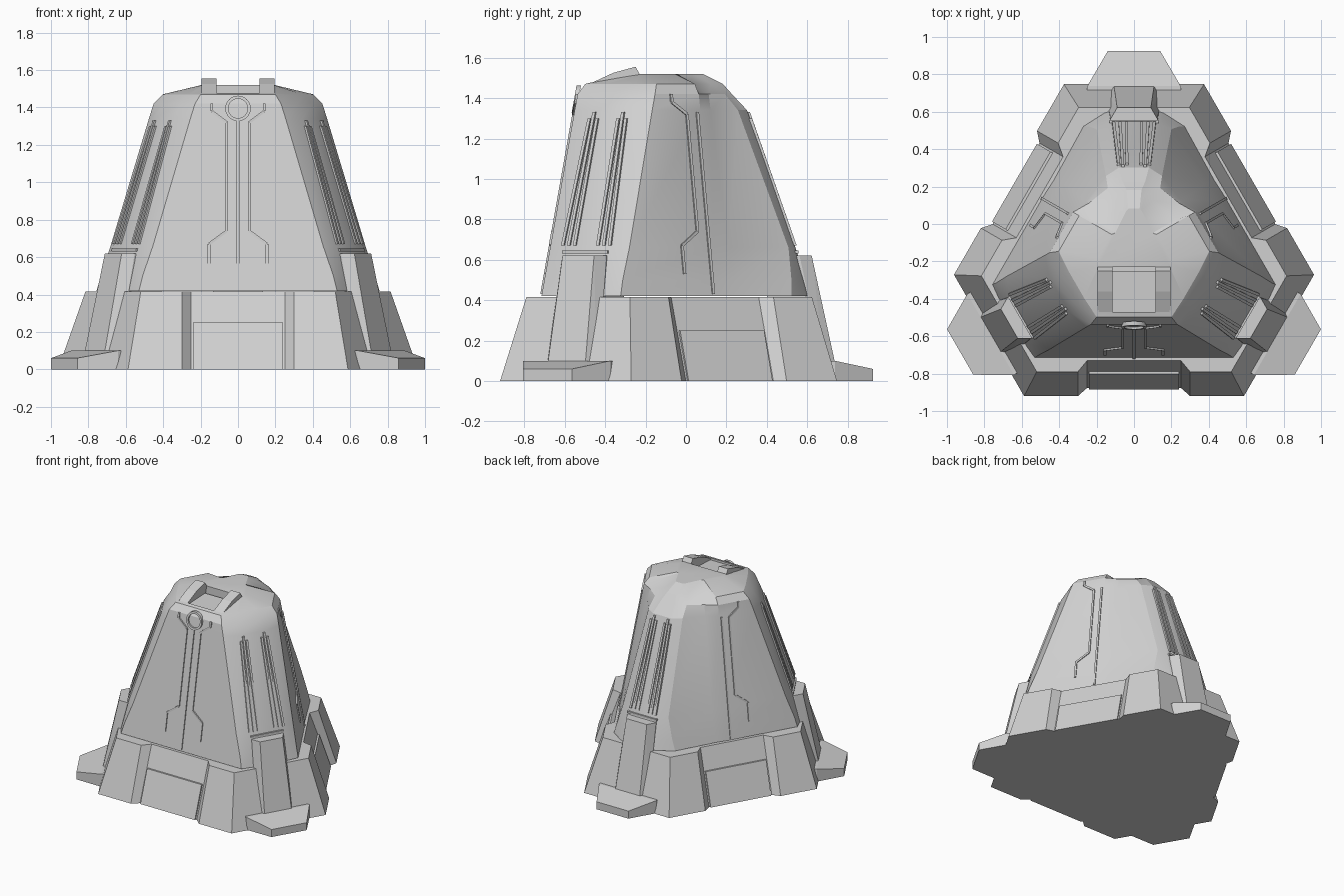
import bpy, bmesh, math
from mathutils import Vector

if "Cube" in bpy.data.objects:
    bpy.data.objects.remove(bpy.data.objects["Cube"])

CY = -0.148                      # y of the three-fold axis
FACES = (-90, 30, 150)           # outward directions of the flat sides
CORNERS = (90, -30, 210)         # outward directions of the corners

grey = bpy.data.materials.new("plain grey")
grey.diffuse_color = (0.64, 0.64, 0.64, 1)
grey.use_nodes = True
grey.node_tree.nodes["Principled BSDF"].inputs["Base Color"].default_value = grey.diffuse_color


def sector(ang, u, d, z):
    """u = sideways, d = outwards along ang, z = height"""
    c, s = math.cos(math.radians(ang)), math.sin(math.radians(ang))
    return Vector((d * c - u * s, d * s + u * c + CY, z))


def finish(name, bm, smooth=None):
    bmesh.ops.recalc_face_normals(bm, faces=bm.faces)
    me = bpy.data.meshes.new(name)
    bm.to_mesh(me)
    bm.free()
    me.materials.append(grey)
    ob = bpy.data.objects.new(name, me)
    bpy.context.collection.objects.link(ob)
    if smooth:
        activate(ob)
        bpy.ops.object.shade_smooth_by_angle(angle=math.radians(smooth))
    return ob


def activate(ob):
    bpy.ops.object.select_all(action='DESELECT')
    ob.select_set(True)
    bpy.context.view_layer.objects.active = ob


def hull(name, points):
    bm = bmesh.new()
    for p in points:
        bm.verts.new(p)
    bmesh.ops.convex_hull(bm, input=bm.verts)
    bmesh.ops.dissolve_limit(bm, angle_limit=0.01, verts=bm.verts, edges=bm.edges)
    return finish(name, bm)


def loft(name, rings, smooth=None):
    bm = bmesh.new()
    vs = [[bm.verts.new(p) for p in r] for r in rings]
    n = len(vs[0])
    for a, b in zip(vs, vs[1:]):
        for i in range(n):
            j = (i + 1) % n
            bm.faces.new((a[i], a[j], b[j], b[i]))
    bm.faces.new(vs[0][::-1])
    bm.faces.new(vs[-1])
    return finish(name, bm, smooth)


# Foundation with a notch in each side
def base_ring(z, w, d, notch):
    half = [(-w, d), (-0.30, d), (-0.25, notch), (0.25, notch), (0.30, d), (w, d)]
    return [sector(a, u, dd, z) for a in FACES for u, dd in half]


loft("foundation", [base_ring(0, 0.588, 0.772, 0.728),
                    base_ring(0.415, 0.52, 0.642, 0.582)])

for a in FACES:
    hull("side_panel", [sector(a, u, d, z) for u in (-0.24, 0.24)
                        for d, z in ((0.738, 0), (0.55, 0), (0.654, 0.25), (0.55, 0.25))])


# Tower body: rounded triangle with a recess on each side of the rear column
def body_ring(z, D, W, C, h, Cr, hr, r1, r2, edge):
    half = [sector(-90, W, D, z), sector(-30, -h, C, z), sector(-30, h, C, z)]
    r = math.hypot(W, D)
    t = math.radians(60) - math.atan2(W, D)
    half.append(sector(-30, r * math.sin(t), r * math.cos(t), z))
    half.append(sector(30, 0.02, D, z))
    half += [Vector((x, y + CY, z)) for x, y in (r1, r2, edge, (hr, Cr))]
    return half + [Vector((-p.x, p.y, p.z)) for p in reversed(half)]


body = loft("tower_body", [
    body_ring(0.42, 0.567, 0.53, 0.75, 0.15, 0.76, 0.10, (0.43, 0.38), (0.27, 0.67), (0.16, 0.74)),
    body_ring(0.50, 0.553, 0.51, 0.73, 0.15, 0.74, 0.10, (0.41, 0.375), (0.245, 0.67), (0.15, 0.72)),
    body_ring(0.66, 0.524, 0.455, 0.69, 0.14, 0.69, 0.10, (0.375, 0.36), (0.20, 0.655), (0.14, 0.68)),
    body_ring(1.34, 0.403, 0.255, 0.46, 0.11, 0.45, 0.08, (0.255, 0.27), (0.15, 0.405), (0.11, 0.43)),
    body_ring(1.42, 0.388, 0.23, 0.41, 0.09, 0.375, 0.06, (0.24, 0.26), (0.14, 0.34), (0.09, 0.355)),
    body_ring(1.47, 0.35, 0.20, 0.355, 0.08, 0.33, 0.04, (0.22, 0.17), (0.10, 0.27), (0.06, 0.31)),
    body_ring(1.52, 0.15, 0.13, 0.20, 0.03, 0.23, 0.03, (0.10, 0.10), (0.06, 0.18), (0.04, 0.22)),
])

# Hatch opening cut into the crown
cutter = hull("hatch_cutter", [(x, y, z) for x in (-0.19, 0.19)
                               for y in (-0.47, -0.23) for z in (1.40, 1.7)])
mod = body.modifiers.new("hatch", 'BOOLEAN')
mod.operation = 'DIFFERENCE'
mod.object = cutter
activate(body)
bpy.ops.object.modifier_apply(modifier="hatch")
bpy.data.objects.remove(cutter)
bpy.ops.object.shade_smooth_by_angle(angle=math.radians(20))

# Hatch floor and the slanted lugs beside it
hull("hatch_floor", [(x, y, z) for x in (-0.115, 0.115)
                     for y, z in ((-0.48, 1.39), (-0.48, 1.46), (-0.25, 1.39), (-0.25, 1.47))])
for s in (-1, 1):
    hull("hatch_lug", [(s * x, y, z) for x in (0.115, 0.195)
                       for y, z in ((-0.50, 1.40), (-0.50, 1.46), (-0.36, 1.525),
                                    (-0.25, 1.555), (-0.23, 1.52), (-0.25, 1.44))])

for a in CORNERS:
    # Buttress with chamfered outer edges
    pts = []
    for z, d, w, f in ((0, 0.905, 0.15, 0.11), (0.62, 0.77, 0.125, 0.09)):
        for s in (-1, 1):
            pts += [sector(a, s * f, d, z), sector(a, s * w, d - 0.06, z), sector(a, s * w, 0.55, z)]
    hull("buttress", pts)
    # Foot plate
    hull("foot", [sector(a, s * u, d, z) for s in (-1, 1)
                  for u, d, z in ((0.14, 1.073, 0), (0.14, 1.073, 0.06), (0.25, 0.885, 0),
                                  (0.25, 0.885, 0.10), (0.25, 0.75, 0), (0.25, 0.75, 0.10))])
    # Sill above the buttress
    hull("sill", [sector(a, u, d, z) for u in (-0.13, 0.13) for d in (0.55, 0.705) for z in (0.63, 0.645)])
    # Groups of upright fins
    top = 0.455 if a == 90 else 0.465
    gb, gt = (0.075, 0.06) if a == 90 else (0.10, 0.082)
    for s in (-1, 1):
        for k in (-1, 0, 1):
            zt = 1.33 - 0.03 * abs(k)
            dt = top + 0.33 * (1.33 - zt)
            hull("fin", [sector(a, s * g + k * sp + e, d + o, z)
                         for g, sp, d, z in ((gb, 0.034, 0.686, 0.67), (gt, 0.022, dt, zt))
                         for e in (-0.008, 0.008) for o in (-0.03, 0.010)])


# Raised conduit lines on the flat sides
def face_d(z):
    return 0.567 - 0.1777 * (z - 0.42)


def conduit(a, path, w=0.007):
    for (u0, z0), (u1, z1) in zip(path, path[1:]):
        n = Vector((z1 - z0, u0 - u1)).normalized() * w
        hull("conduit", [sector(a, u + s * n.x, face_d(z) + o, z + s * n.y)
                         for u, z in ((u0, z0), (u1, z1)) for s in (-1, 1) for o in (-0.01, 0.008)])


track = [(0.14, 1.42), (0.14, 1.38), (0.06, 1.32), (0.06, 0.74), (0.155, 0.67), (0.155, 0.53)]
for a, sides in ((-90, (-1, 1)), (30, (-1,)), (150, (1,))):
    for s in sides:
        conduit(a, [(s * u, z) for u, z in track])
    conduit(a, [(0, 0.43), (0, 1.33)])

# Round emblem ring on the front
bm = bmesh.new()
N = 24
rings = []
for r, o in ((0.068, -0.01), (0.068, 0.012), (0.052, 0.012), (0.052, -0.01)):
    ring = []
    for i in range(N):
        t = 2 * math.pi * i / N
        z = 1.395 + r * math.sin(t)
        ring.append(bm.verts.new(sector(-90, r * math.cos(t), face_d(z) + o, z)))
    rings.append(ring)
for k in range(4):
    p, q = rings[k], rings[(k + 1) % 4]
    for i in range(N):
        j = (i + 1) % N
        bm.faces.new((p[i], p[j], q[j], q[i]))
finish("round_ring", bm, 40)
